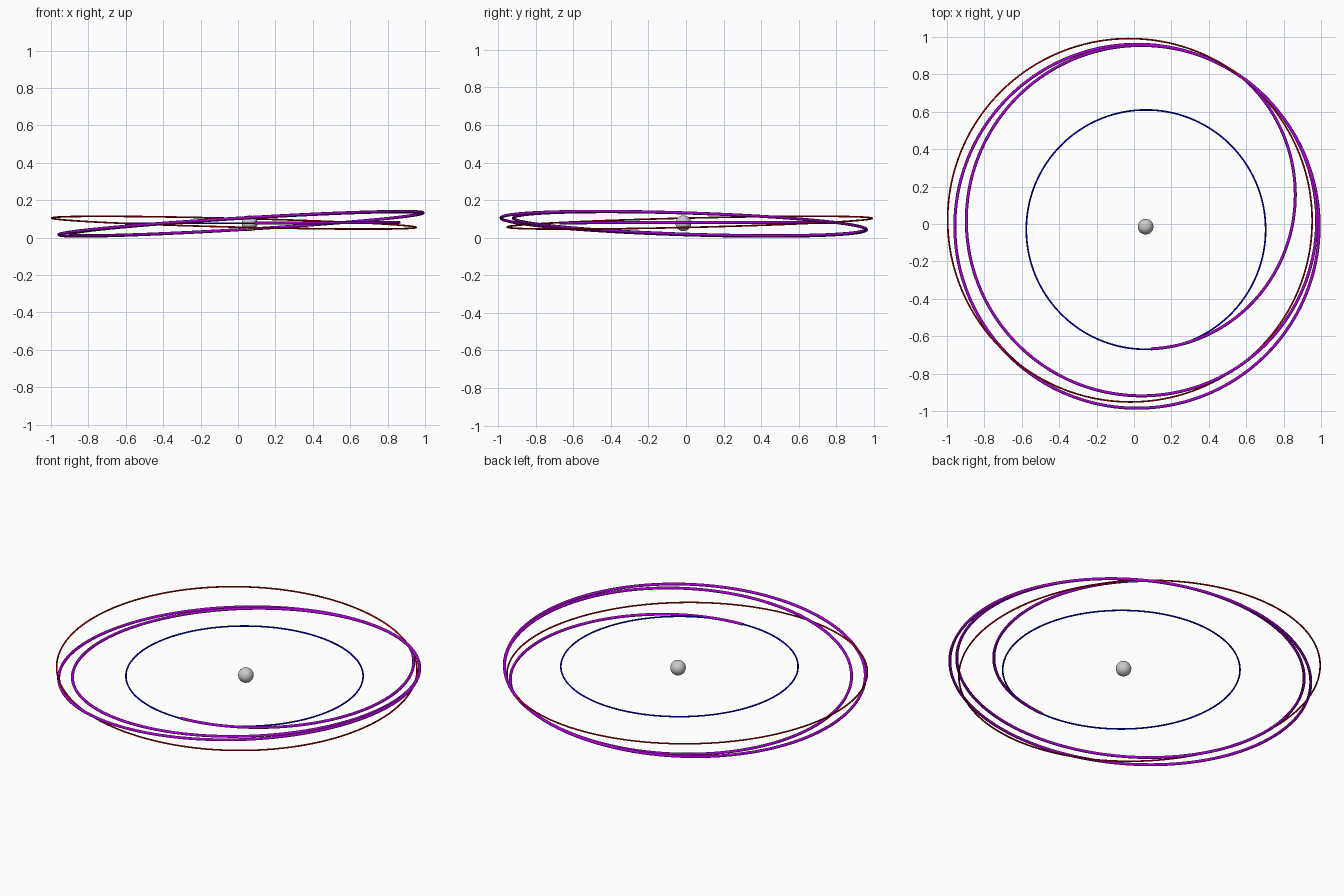
import bpy
from math import cos, sin, radians

if "Cube" in bpy.data.objects:
    bpy.data.objects.remove(bpy.data.objects["Cube"])

SUN = (0.062, -0.014, 0.077)

def material(name, rgb):
    m = bpy.data.materials.new(name)
    m.diffuse_color = (*rgb, 1)
    m.use_nodes = True
    m.node_tree.nodes["Principled BSDF"].inputs["Base Color"].default_value = m.diffuse_color
    return m

RED = material("red", (0.55, 0.0, 0.0))
BLUE = material("blue", (0.0, 0.0, 0.8))
PURPLE = material("purple", (0.42, 0.0, 0.65))

def conic(p, ex, ey, tilt, start, end, n):
    """Points of an orbit with its focus at the sun, in a tilted plane."""
    pts = []
    for i in range(n):
        t = radians(start + (end - start) * i / n)
        r = p / (1 + ex * cos(t) + ey * sin(t))
        x, y = r * cos(t), r * sin(t)
        pts.append((SUN[0] + x, SUN[1] + y, SUN[2] + tilt[0] * x + tilt[1] * y))
    return pts

def ellipse(cx, cy, a, tilt, start=0, n=200):
    """Full orbit from the centre of the ellipse and its long radius."""
    ex, ey = (SUN[0] - cx) / a, (SUN[1] - cy) / a
    return conic(a * (1 - ex * ex - ey * ey), ex, ey, tilt, start, start + 360, n)

def tube(name, pts, radius, mat, closed):
    cu = bpy.data.curves.new(name, 'CURVE')
    cu.dimensions = '3D'
    cu.bevel_depth = radius
    cu.bevel_resolution = 2
    cu.use_fill_caps = True
    sp = cu.splines.new('POLY')
    sp.points.add(len(pts) - 1)
    for q, co in zip(sp.points, pts):
        q.co = (*co, 1)
    sp.use_cyclic_u = closed
    cu.materials.append(mat)
    ob = bpy.data.objects.new(name, cu)
    bpy.context.collection.objects.link(ob)
    # turn the curve into a mesh
    bpy.ops.object.select_all(action='DESELECT')
    ob.select_set(True)
    bpy.context.view_layer.objects.active = ob
    bpy.ops.object.convert(target='MESH')

# central ball
bpy.ops.mesh.primitive_uv_sphere_add(segments=32, ring_count=16, radius=0.042, location=SUN)
bpy.context.object.name = "central_ball"
bpy.ops.object.shade_smooth()

# two closed planet orbits
tube("inner_orbit", ellipse(0.064, -0.030, 0.64, (0, 0)), 0.0045, BLUE, True)
tube("outer_orbit", ellipse(-0.022, 0.020, 0.975, (-0.0255, 0.024)), 0.0045, RED, True)

# transfer path: departure arc, then two tilted loops through the meeting point
MEET = 58.1
TILT = (0.060, -0.032)
path = conic(0.79, 0.009, -0.2077, (0.006, 0.0), -87.5, MEET, 90)
path += ellipse(0.04, 0.018, 0.937, TILT, MEET)
path += ellipse(0.016, -0.012, 0.974, TILT, MEET)
path.append(path[90])
tube("transfer_path", path, 0.008, PURPLE, False)
